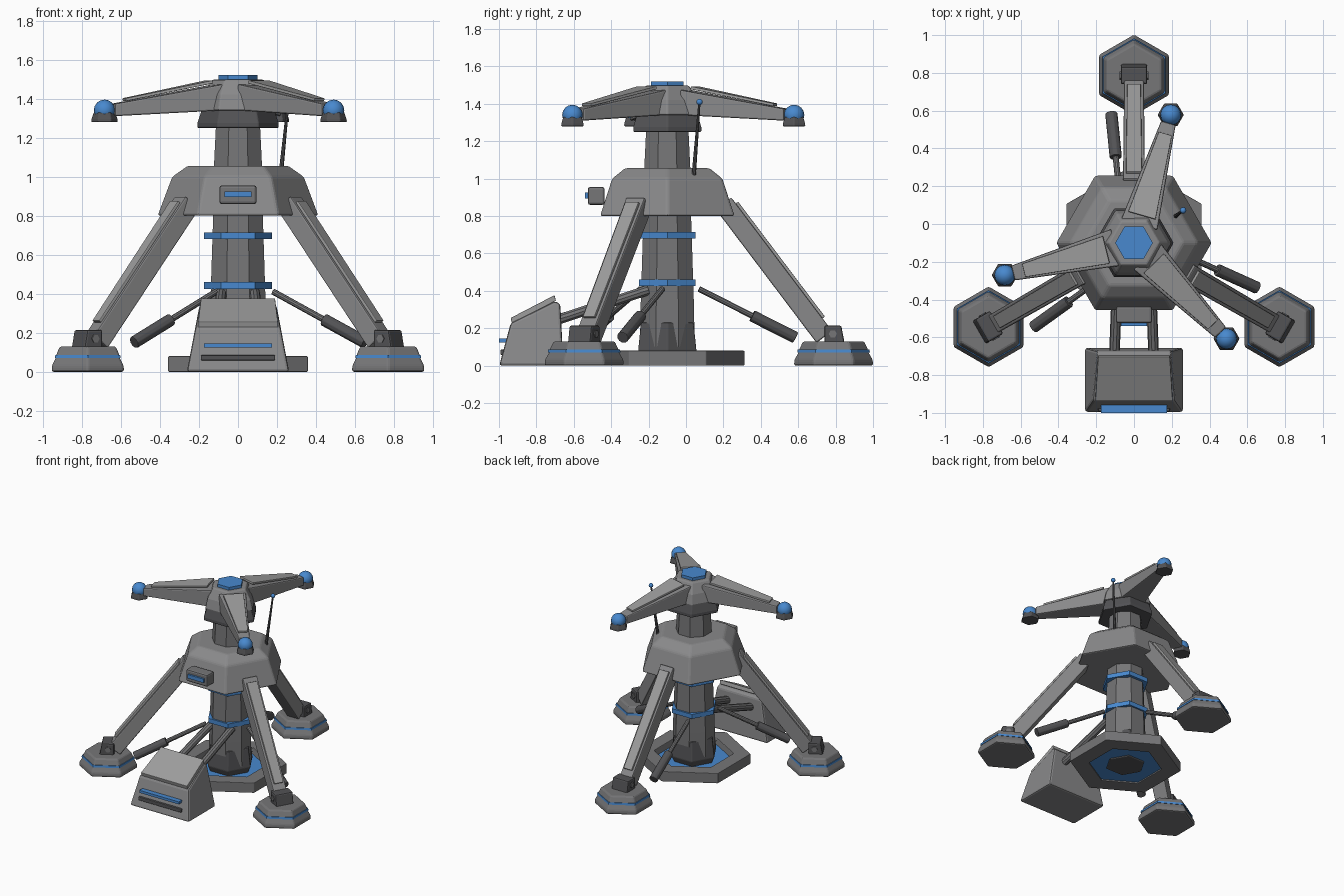
import bpy, bmesh
from math import cos, sin, radians, pi
from mathutils import Vector

if "Cube" in bpy.data.objects:
    bpy.data.objects.remove(bpy.data.objects["Cube"])

CY = -0.1                       # the tower axis sits at x = 0, y = CY


def paint(name, *rgb):
    m = bpy.data.materials.new(name)
    m.diffuse_color = (*rgb, 1)
    m.use_nodes = True
    m.node_tree.nodes["Principled BSDF"].inputs["Base Color"].default_value = m.diffuse_color
    return m


blue = paint("blue", .065, .25, .62)
grey = paint("grey", .25, .25, .255)
pale = paint("pale_grey", .34, .34, .34)
steel = paint("steel_grey", .18, .18, .185)
dark = paint("dark_grey", .085, .085, .09)


def skin(name, rings, mat=grey, bevel=0.0, closed=False):
    """Bridge successive loops of points; cap the ends or close into a tube."""
    bm = bmesh.new()
    loops = [[bm.verts.new(p) for p in ring] for ring in rings]
    n = len(loops[0])
    pairs = list(zip(loops, loops[1:])) + ([(loops[-1], loops[0])] if closed else [])
    for a, b in pairs:
        for i in range(n):
            j = (i + 1) % n
            bm.faces.new((a[i], a[j], b[j], b[i]))
    if not closed:
        bm.faces.new(loops[0][::-1])
        bm.faces.new(loops[-1])
    bmesh.ops.recalc_face_normals(bm, faces=bm.faces)
    me = bpy.data.meshes.new(name)
    bm.to_mesh(me)
    bm.free()
    ob = bpy.data.objects.new(name, me)
    bpy.context.collection.objects.link(ob)
    me.materials.append(mat)
    if bevel:
        m = ob.modifiers.new("bevel", 'BEVEL')
        m.width, m.segments, m.limit_method = bevel, 2, 'ANGLE'
        m.angle_limit = radians(20)
    return ob


def loft(name, profile, n=6, phase=0, at=(0, CY), closed=False, **kw):
    """Upright n-sided solid from (radius, z) pairs."""
    rings = [[(at[0] + r * cos(radians(phase) + 2 * pi * i / n),
               at[1] + r * sin(radians(phase) + 2 * pi * i / n), z) for i in range(n)]
             for r, z in profile]
    return skin(name, rings, closed=closed, **kw)


def rod(name, a, b, r1, r2=None, n=10, **kw):
    a, b = Vector(a), Vector(b)
    q = (b - a).to_track_quat('Z', 'Y')
    rings = [[p + q @ Vector((r * cos(2 * pi * i / n), r * sin(2 * pi * i / n), 0)) for i in range(n)]
             for p, r in ((a, r1), (b, r1 if r2 is None else r2))]
    return skin(name, rings, **kw)


def box(name, x, y, z, **kw):
    return skin(name, [[(x[0], y[0], h), (x[1], y[0], h), (x[1], y[1], h), (x[0], y[1], h)] for h in z], **kw)


def polar(az, r, t, z):
    """Point at radius r, sideways offset t and height z around the tower axis."""
    a = radians(az)
    return Vector((r * cos(a) - t * sin(a), CY + r * sin(a) + t * cos(a), z))


def beam(name, az, a, b, **kw):
    """Beam along an azimuth; each end = (r_in, z_in, r_out, z_out, half width)."""
    rings = [[polar(az, ri, -w, zi), polar(az, ri, w, zi), polar(az, ro, w, zo), polar(az, ro, -w, zo)]
             for ri, zi, ro, zo, w in (a, b)]
    return skin(name, rings, **kw)


def ball(name, at, r, seg=16):
    bpy.ops.mesh.primitive_uv_sphere_add(segments=seg, ring_count=seg // 2, radius=r, location=at)
    ob = bpy.context.object
    ob.name = name
    ob.data.materials.append(blue)
    bpy.ops.object.shade_smooth()


# base ring, glowing floor plate and column
loft("base_ring", [(.413, 0), (.413, .08), (.29, .08), (.27, 0)], phase=30, closed=True, bevel=.004, mat=steel)
loft("base_glow_plate", [(.285, .012), (.285, .035)], phase=30, mat=blue)
loft("column_foot", [(.145, .005), (.18, .08), (.162, .23)], bevel=.006, mat=dark)
loft("column", [(.158, .1), (.155, .3), (.136, .85)], n=8, phase=22.5, mat=steel)
for i, z in enumerate((.425, .68)):
    loft(f"column_band_{i}", [(.175, z), (.175, z + .035)], mat=blue)
loft("neck", [(.136, 1.0), (.122, 1.27)], n=8, phase=22.5, mat=steel)

# shoulder hub with front pod
loft("hub", [(.415, .8), (.34, 1.0), (.26, 1.056)], bevel=.012)
box("hub_pod", (-.095, .095), (-.525, -.435), (.86, .955), bevel=.012, mat=steel)
box("hub_pod_light", (-.07, .07), (-.54, -.515), (.895, .925), mat=blue)

# rotating head
loft("head_collar", [(.21, 1.25), (.21, 1.275), (.185, 1.35)], bevel=.006, mat=dark)
loft("head", [(.2, 1.34), (.18, 1.42), (.135, 1.497)], bevel=.008)
loft("head_cap", [(.1, 1.49), (.1, 1.52)], mat=blue)

# three arms with lamp tips
for i, az in enumerate((74, 194, 314)):
    beam(f"arm_{i}", az, (.1, 1.34, .1, 1.475, .1), (.66, 1.31, .66, 1.374, .04), bevel=.008)
    beam(f"arm_plate_{i}", az, (.15, 1.478, .152, 1.494, .075), (.6, 1.387, .602, 1.402, .036),
         bevel=.003, mat=pale)
    tip = polar(az, .705, 0, 1.34)
    loft(f"arm_cup_{i}", [(.07, 1.28), (.068, 1.295), (.056, 1.33)], at=tip.xy, bevel=.005, mat=dark)
    ball(f"arm_lamp_{i}", tip, .055)

# three legs with feet, knuckles and stabiliser pistons
D, N = Vector((.603, -.798)), Vector((.798, .603))   # along the leg, outward from it


def leg_end(s, n0, n1, w):
    c = Vector((.306, .86)) + D * s
    i, o = c + N * n0, c + N * n1
    return (i.x, i.y, o.x, o.y, w)


for i, az in enumerate((90, 210, 330)):
    beam(f"leg_{i}", az, leg_end(-.01, -.0525, .0525, .058), leg_end(.885, -.0525, .0525, .052), bevel=.008)
    beam(f"leg_plate_{i}", az, leg_end(.03, .05, .068, .042), leg_end(.8, .05, .068, .036),
         bevel=.004, mat=pale)
    foot = polar(az, .889, 0, 0).xy
    loft(f"foot_{i}", [(.213, 0), (.213, .03), (.19, .07), (.187, .085), (.166, .13)],
         phase=30, at=foot, bevel=.01, mat=steel)
    loft(f"foot_band_{i}", [(.194, .07), (.192, .086)], phase=30, at=foot, mat=blue)
    beam(f"knuckle_{i}", az, (.84, .11, .84, .215, .07), (.95, .11, .93, .215, .07), bevel=.01, mat=dark)
    rod(f"knuckle_bolt_{i}", polar(az, .885, -.076, .17), polar(az, .885, .076, .17), .022, n=6, mat=steel)
    p, q = polar(az, .17, .068, .41), polar(az, .685, .12, .15)
    rod(f"piston_rod_{i}", p, p.lerp(q, .7), .016, mat=steel)
    rod(f"piston_sleeve_{i}", p.lerp(q, .55), q, .033, bevel=.004, mat=dark)

# front control box with sloped lid
section = ((-.998, 0), (-.988, .04), (-.937, .228), (-.7, .345), (-.672, .33), (-.655, 0))
skin("control_box", [[(s * (.262 - .19 * z), y, z) for y, z in section] for s in (-1, 1)], bevel=.014)
lid = ((-.93, .24, .205), (-.695, .362, .19))
skin("control_lid", [[(-w, y, z - .015), (w, y, z - .015), (w, y - .008, z + .015), (-w, y - .008, z + .015)]
                     for y, z, w in lid], bevel=.004, mat=pale)
box("control_light", (-.175, .175), (-1.0, -.95), (.125, .145), mat=blue)
box("control_slot", (-.19, .19), (-.992, -.95), (.058, .086), bevel=.005, mat=dark)
for side in (-1, 1):
    rod(f"feed_pipe_{side}", (side * .105, -.72, .235), (side * .085, -.2, .405), .028, mat=steel)

# antenna
rod("antenna", (.218, .04, 1.0), (.26, .072, 1.41), .012, .006, n=8, mat=dark)
ball("antenna_tip", (.26, .072, 1.41), .017, seg=12)
